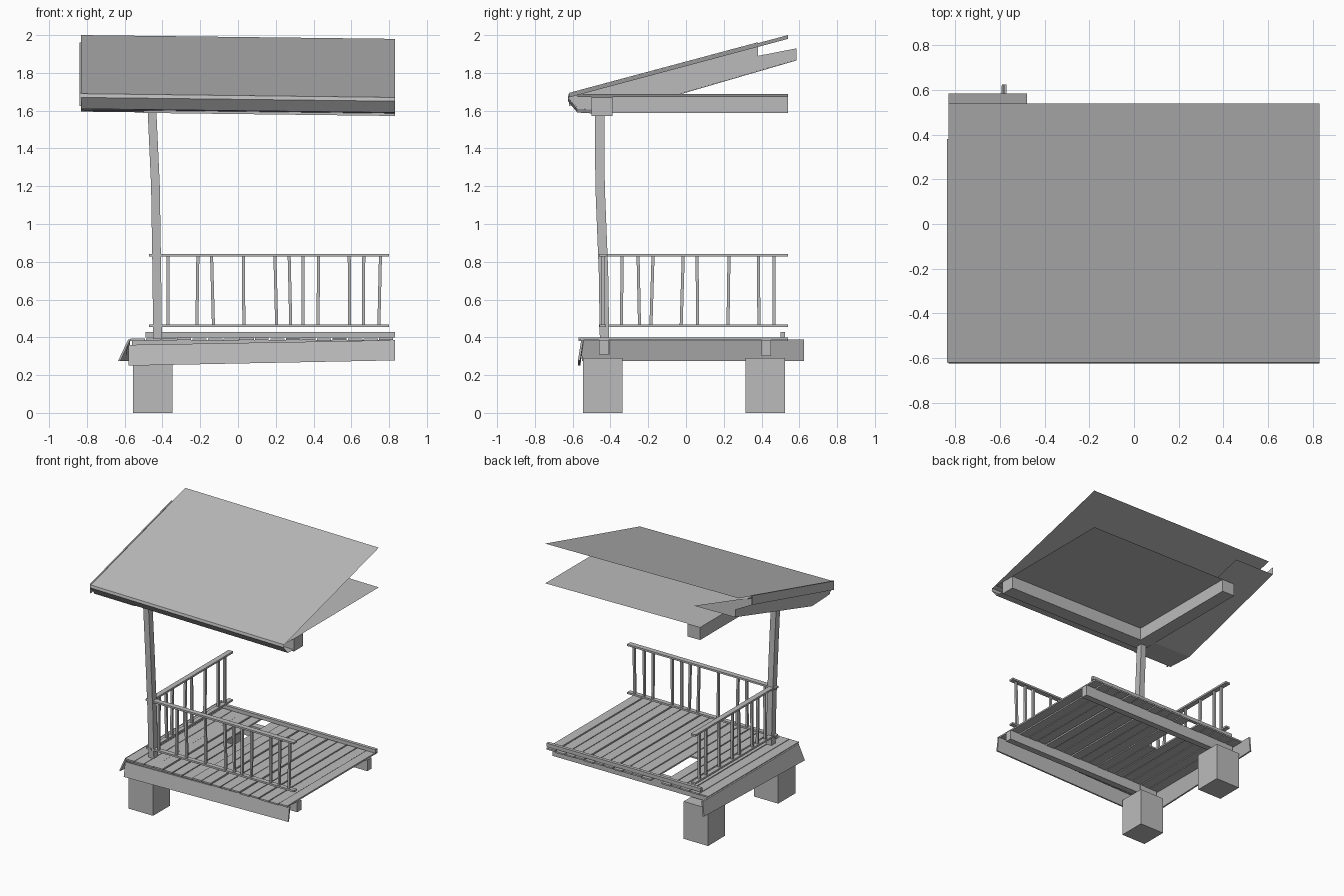
import bpy, bmesh, random
from mathutils import Vector

random.seed(4)
if "Cube" in bpy.data.objects:
    bpy.data.objects.remove(bpy.data.objects["Cube"], do_unlink=True)

grey = bpy.data.materials.new("plain_grey")
grey.use_nodes = True
tone = (0.5, 0.5, 0.5, 1)
grey.diffuse_color = tone
bsdf = next(n for n in grey.node_tree.nodes if n.type == "BSDF_PRINCIPLED")
bsdf.inputs["Base Color"].default_value = tone


def finish(name, bm):
    mesh = bpy.data.meshes.new(name)
    bm.to_mesh(mesh)
    bm.free()
    mesh.materials.append(grey)
    obj = bpy.data.objects.new(name, mesh)
    bpy.context.collection.objects.link(obj)
    return obj


def sag(obj):
    """Let a roof part drop slightly towards the open end."""
    for v in obj.data.vertices:
        v.co.z -= 0.012 * (v.co.x + 0.83)
    return obj


def loft(bm, rings):
    """Closed solid through matching rings of points."""
    rows = [[bm.verts.new(p) for p in ring] for ring in rings]
    n = len(rows[0])
    for a, b in zip(rows, rows[1:]):
        for i in range(n):
            bm.faces.new((a[i], a[(i + 1) % n], b[(i + 1) % n], b[i]))
    bm.faces.new(rows[0][::-1])
    bm.faces.new(rows[-1])
    bmesh.ops.recalc_face_normals(bm, faces=bm.faces)


def rect(x, y, z, w, d):
    return [(x - w / 2, y - d / 2, z), (x + w / 2, y - d / 2, z),
            (x + w / 2, y + d / 2, z), (x - w / 2, y + d / 2, z)]


def box(name, x, y, z):
    bm = bmesh.new()
    w, d = x[1] - x[0], y[1] - y[0]
    loft(bm, [rect(sum(x) / 2, sum(y) / 2, h, w, d) for h in z])
    return finish(name, bm)


def sheet(name, start, end):
    """Strip of flat faces between two matching lines of points."""
    bm = bmesh.new()
    a, b = ([bm.verts.new(p) for p in line] for line in (start, end))
    for i in range(len(a) - 1):
        bm.faces.new((a[i], b[i], b[i + 1], a[i + 1]))
    return finish(name, bm)


def along_x(name, x0, x1, profile):
    return sheet(name, [(x0, y, z) for y, z in profile],
                 [(x1, y, z) for y, z in profile])


# Roof sheet, sloping front fascia and level front soffit
sag(along_x("roof_sheet", -0.83, 0.83, [(0.54, 2.0), (-0.62, 1.69)]))
sag(along_x("front_fascia", -0.83, 0.83,
            [(-0.62, 1.69), (-0.625, 1.67), (-0.575, 1.61), (-0.49, 1.605)]))
sag(along_x("ceiling", -0.48, 0.83, [(-0.575, 1.692), (0.54, 1.692)]))

# Side soffit rising with the roof, and its outer boards
sag(along_x("side_soffit", -0.83, -0.48,
            [(-0.575, 1.605), (-0.36, 1.595), (0.585, 1.87)]))
low = [(-0.83, -0.575, 1.605), (-0.83, -0.36, 1.595), (-0.83, 0.585, 1.87)]
high = [(-0.83, -0.61, 1.68), (-0.83, -0.36, 1.745), (-0.83, 0.585, 1.93)]
sag(sheet("side_fascia", low, high))
bm = bmesh.new()
loft(bm, [[(x, -0.62, 1.625), (x, 0.38, 1.89), (x, 0.38, 1.962), (x, -0.62, 1.694)]
          for x in (-0.838, -0.828)])
sag(finish("barge_board", bm))

# Roof beams
sag(box("front_roof_beam", (-0.5, 0.83), (-0.5, -0.39), (1.592, 1.69)))
sag(box("side_roof_beam", (-0.5, -0.39), (-0.5, 0.54), (1.592, 1.69)))

# Bent corner post
bm = bmesh.new()
loft(bm, [rect(x, y, z, 0.046, 0.05) for x, y, z in
          [(-0.425, -0.43, 0.31), (-0.43, -0.437, 0.75),
           (-0.437, -0.455, 1.2), (-0.455, -0.457, 1.595)]])
finish("corner_post", bm)

# Footings
for name, y in (("front_footing", -0.44), ("back_footing", 0.42)):
    bm = bmesh.new()
    loft(bm, [rect(-0.452, y, z, 0.21, 0.21) for z in (0, 0.29)])
    finish(name, bm)

# Deck boards with uneven gaps, one of them broken short
count = 17
step = 1.4 / count
for i in range(count):
    x = -0.57 + i * step
    gap = random.uniform(0.003, 0.01)
    top = 0.397 + random.uniform(-0.004, 0.002)
    back = 0.06 if i == 5 else 0.54
    box("deck_board", (x, x + step - gap), (-0.57, back), (top - 0.012, top))
box("back_batten", (-0.49, 0.83), (0.5, 0.525), (0.4, 0.428))

# Deck frame: two joists, and two leaning fascia boards
box("front_joist", (-0.56, 0.83), (-0.46, -0.41), (0.31, 0.385))
box("back_joist", (-0.56, 0.83), (0.4, 0.45), (0.3, 0.385))
bm = bmesh.new()
loft(bm, [[(x, -0.572, z), (x, -0.56, z), (x, -0.543, t), (x, -0.555, t)]
          for x, z, t in ((-0.58, 0.25, 0.36), (0.83, 0.278, 0.385))])
finish("front_deck_fascia", bm)
bm = bmesh.new()
loft(bm, [[(b, y, 0.275), (b + 0.012, y, 0.275), (-0.57, y, 0.388), (-0.582, y, 0.388)]
          for y, b in ((-0.55, -0.635), (0.625, -0.592))])
finish("side_deck_fascia", bm)


# Railings: two rails and unevenly spaced, crooked balusters
def railing(side, spots, ends, across, swap):
    def place(u, v, z, w, d):
        return rect(v, u, z, d, w) if swap else rect(u, v, z, w, d)
    middle, length = sum(ends) / 2, ends[1] - ends[0]
    for part, z, depth in (("bottom_rail", 0.455, 0.035), ("top_rail", 0.828, 0.04)):
        bm = bmesh.new()
        loft(bm, [place(middle, across, h, length, depth) for h in (z, z + 0.014)])
        finish(side + "_" + part, bm)
    for u in spots:
        lean = random.uniform(-0.006, 0.006)
        bm = bmesh.new()
        loft(bm, [place(u + lean * k, across, z, 0.016, 0.018)
                  for k, z in ((1, 0.465), (0, 0.65), (-1, 0.83))])
        finish(side + "_baluster", bm)


railing("front", [-0.37, -0.215, -0.135, 0.03, 0.2, 0.275, 0.345, 0.425, 0.59, 0.665, 0.75],
        (-0.47, 0.8), -0.44, False)
railing("side", [-0.34, -0.25, -0.18, -0.02, 0.06, 0.225, 0.385, 0.465],
        (-0.46, 0.54), -0.44, True)
